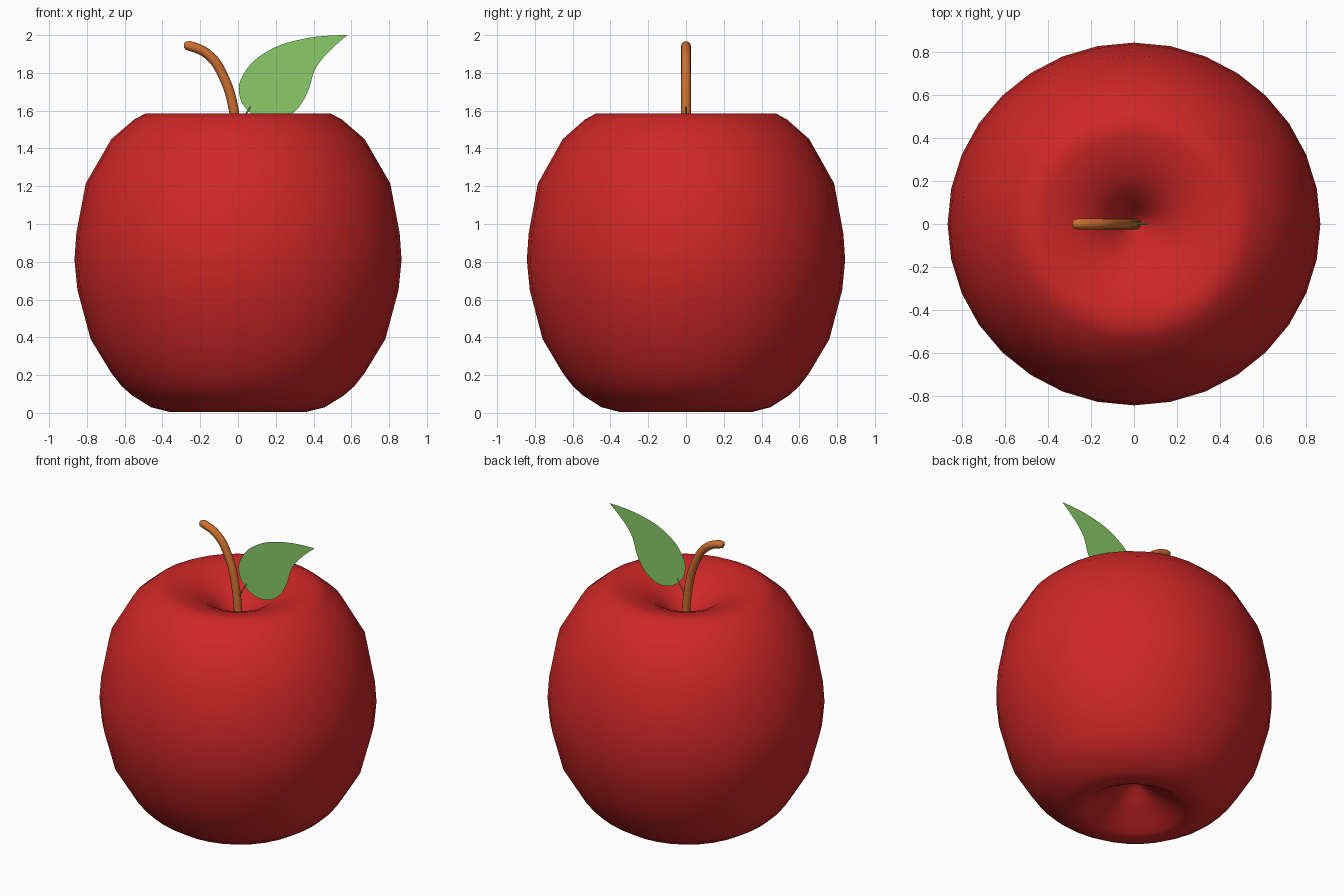
import bpy, bmesh, math

if "Cube" in bpy.data.objects:
    bpy.data.objects.remove(bpy.data.objects["Cube"])


def material(name, color):
    m = bpy.data.materials.new(name)
    m.diffuse_color = (*color, 1)
    m.use_nodes = True
    m.node_tree.nodes["Principled BSDF"].inputs["Base Color"].default_value = m.diffuse_color
    return m


def link(name, data, mat):
    ob = bpy.data.objects.new(name, data)
    bpy.context.collection.objects.link(ob)
    data.materials.append(mat)
    return ob


def lathe(name, profile, segments, mat, y_scale=1.0):
    """Revolve (radius, z) points; the first and last lie on the axis."""
    bm = bmesh.new()
    verts = [bm.verts.new((r, 0, z)) for r, z in profile]
    edges = [bm.edges.new(pair) for pair in zip(verts, verts[1:])]
    bmesh.ops.spin(bm, geom=verts + edges, cent=(0, 0, 0), axis=(0, 0, 1),
                   angle=math.tau, steps=segments)
    bmesh.ops.remove_doubles(bm, verts=bm.verts, dist=0.0005)
    bmesh.ops.scale(bm, vec=(1, y_scale, 1), verts=bm.verts)
    bmesh.ops.recalc_face_normals(bm, faces=bm.faces)
    for f in bm.faces:
        f.smooth = True
    me = bpy.data.meshes.new(name)
    bm.to_mesh(me)
    bm.free()
    return link(name, me, mat)


def curve(name, points, mat, dims='3D', radius=0.0, cyclic=False, sharp=(), resolution=6):
    """Bezier through (x, z, radius factor) points in the local xy plane, stood upright."""
    cu = bpy.data.curves.new(name, 'CURVE')
    cu.dimensions = dims
    cu.resolution_u = resolution
    cu.bevel_depth = radius
    cu.bevel_resolution = 4
    if dims == '3D':
        cu.fill_mode = 'FULL'
        cu.use_fill_caps = True
    else:
        cu.fill_mode = 'FRONT'
    sp = cu.splines.new('BEZIER')
    sp.bezier_points.add(len(points) - 1)
    sp.use_cyclic_u = cyclic
    for i, (bp, (x, z, k)) in enumerate(zip(sp.bezier_points, points)):
        bp.co = (x, z, 0)
        bp.radius = k
        kind = 'FREE' if i in sharp else 'AUTO'
        bp.handle_left_type = bp.handle_right_type = kind
        if kind == 'FREE':
            bp.handle_left = bp.handle_right = bp.co
    ob = link(name, cu, mat)
    ob.rotation_euler.x = math.pi / 2
    bpy.ops.object.select_all(action='DESELECT')
    ob.select_set(True)
    bpy.context.view_layer.objects.active = ob
    bpy.ops.object.convert(target='MESH')
    bpy.ops.object.shade_smooth_by_angle(angle=math.radians(50))
    return ob


red = material("apple_red", (0.62, 0.02, 0.02))
brown = material("stem_brown", (0.6, 0.16, 0.03))
green = material("leaf_green", (0.25, 0.6, 0.14))

# Fruit body with a hollow at both ends
lathe("apple_body", [
    (0, 0.22), (0.05, 0.195), (0.11, 0.145), (0.18, 0.1), (0.25, 0.062), (0.31, 0.022), (0.36, 0.005),
    (0.46, 0.03), (0.56, 0.092), (0.615, 0.14), (0.67, 0.21), (0.78, 0.39), (0.85, 0.65),
    (0.866, 0.81), (0.856, 0.95), (0.806, 1.215), (0.67, 1.45), (0.55, 1.553), (0.49, 1.585),
    (0.42, 1.58), (0.33, 1.56), (0.23, 1.52), (0.15, 1.46), (0.08, 1.37), (0.03, 1.3), (0, 1.28)],
    32, red, 0.973)

# Curved stem with a rounded tip
curve("stem", [(0.01, 1.26, 1), (-0.022, 1.6, 1), (-0.07, 1.765, 1), (-0.15, 1.89, 1),
               (-0.255, 1.942, 1), (-0.278, 1.944, 0.8), (-0.287, 1.944, 0.35)],
      brown, radius=0.026)

# Flat leaf and its thin stalk
curve("leaf", [(0.58, 2.0, 1), (0.36, 1.983, 1), (0.14, 1.905, 1), (0.03, 1.795, 1),
               (0.005, 1.70, 1), (0.055, 1.598, 1), (0.18, 1.545, 1), (0.29, 1.587, 1),
               (0.36, 1.68, 1), (0.42, 1.84, 1)],
      green, dims='2D', cyclic=True, sharp=(0,), resolution=5)
curve("leaf_stalk", [(-0.005, 1.46, 1), (0.02, 1.54, 1), (0.065, 1.62, 1)], green, radius=0.004)
